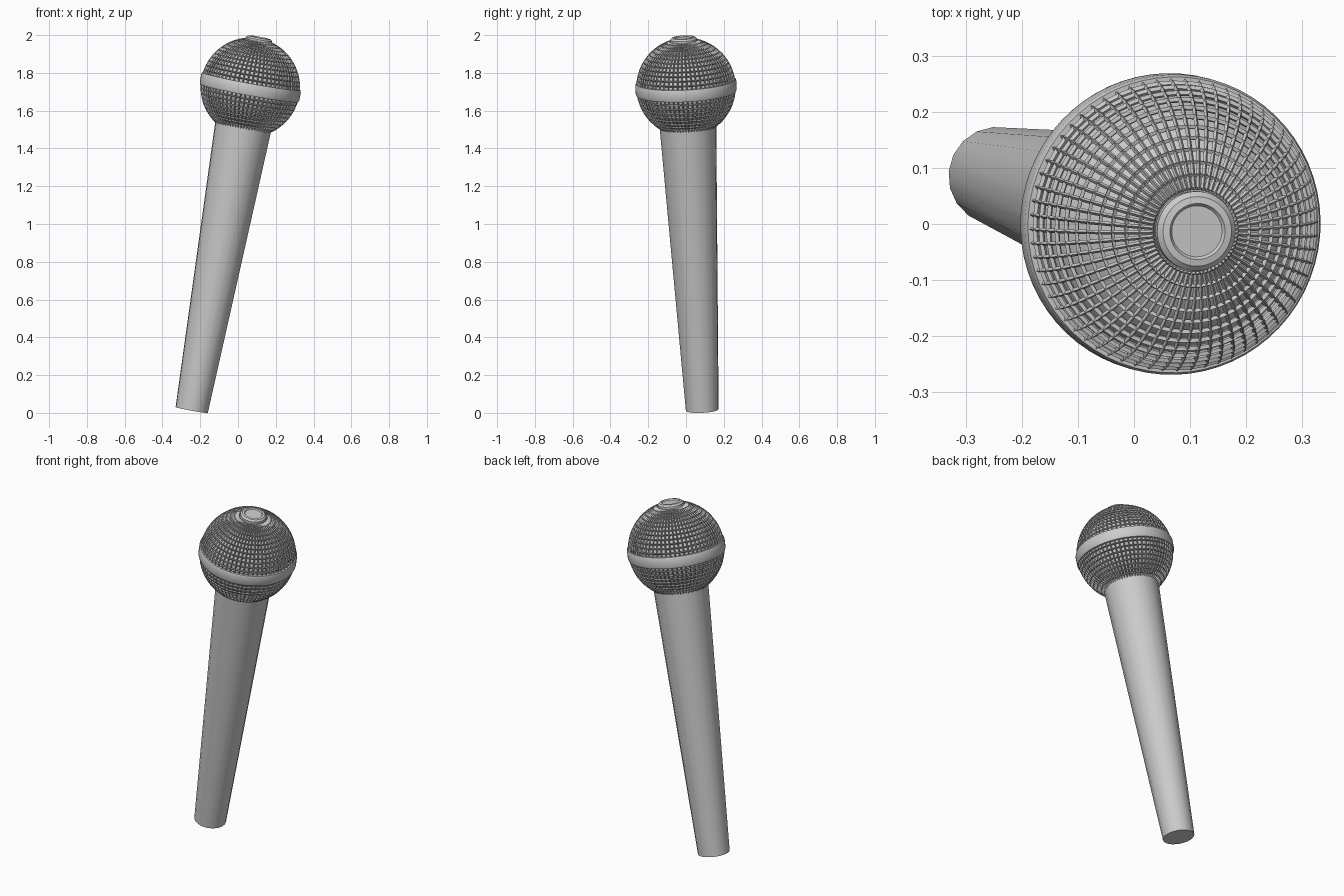
import bpy, bmesh, math
from mathutils import Vector, Matrix

if "Cube" in bpy.data.objects:
    bpy.data.objects.remove(bpy.data.objects["Cube"])

# Microphone axis leans right and slightly forward
BASE = Vector((-0.245, 0.086, 0.0155))
HEAD = Vector((0.065, 0.0, 1.724))
LENGTH = (HEAD - BASE).length
TILT = (HEAD - BASE).to_track_quat('Z', 'Y').to_matrix().to_4x4()
R = 0.258


def add_object(name, bm, origin, smooth=True):
    mesh = bpy.data.meshes.new(name)
    bmesh.ops.recalc_face_normals(bm, faces=bm.faces)
    bm.to_mesh(mesh)
    bm.free()
    ob = bpy.data.objects.new(name, mesh)
    bpy.context.collection.objects.link(ob)
    ob.matrix_world = Matrix.Translation(origin) @ TILT
    if smooth:
        bpy.ops.object.select_all(action='DESELECT')
        ob.select_set(True)
        bpy.context.view_layer.objects.active = ob
        bpy.ops.object.shade_smooth_by_angle(angle=math.radians(35))
    return ob


def lathe(name, profile, origin, sides, closed=False):
    """Revolve (radius, height) points; open profiles get end caps."""
    bm = bmesh.new()
    rings = [[bm.verts.new((r * math.cos(2 * math.pi * i / sides),
                            r * math.sin(2 * math.pi * i / sides), z))
              for i in range(sides)] for r, z in profile]
    pairs = list(zip(rings, rings[1:]))
    if closed:
        pairs.append((rings[-1], rings[0]))
    for a, b in pairs:
        for i in range(sides):
            j = (i + 1) % sides
            bm.faces.new((a[i], a[j], b[j], b[i]))
    if not closed:
        bm.faces.new(rings[0])
        bm.faces.new(rings[-1])
    return add_object(name, bm, origin)


# Tapered handle
lathe("handle", [(0.087, 0), (0.151, LENGTH - 0.2)], BASE, 18)

# Wire grille: sphere rows and columns turned into thin bars
bm = bmesh.new()
bmesh.ops.create_uvsphere(bm, u_segments=64, v_segments=32, radius=R)
cut = [v for v in bm.verts if v.co.z < -0.222 or v.co.z > 0.252]
bmesh.ops.delete(bm, geom=cut, context='VERTS')
grille = add_object("grille", bm, HEAD, smooth=False)
wire = grille.modifiers.new("bars", 'WIREFRAME')
wire.thickness = 0.011
wire.use_even_offset = False

# Lining behind the grille
bm = bmesh.new()
bmesh.ops.create_uvsphere(bm, u_segments=64, v_segments=32, radius=R - 0.014)
bmesh.ops.delete(bm, geom=[v for v in bm.verts if v.co.z < -0.225], context='VERTS')
add_object("grille_lining", bm, HEAD)

# Band around the middle of the head
lathe("head_band", [(0.25, -0.032), (0.264, -0.032), (0.268, -0.022),
                    (0.268, 0.022), (0.264, 0.032), (0.25, 0.032)],
      HEAD, 64, closed=True)

# Raised rim and recessed disc on top of the head
lathe("top_rim", [(0.071, 0.240), (0.071, 0.259), (0.062, 0.268),
                  (0.050, 0.270), (0.044, 0.262), (0.044, 0.240)],
      HEAD, 64, closed=True)
lathe("top_disc", [(0.046, 0.240), (0.046, 0.264)], HEAD, 32)
